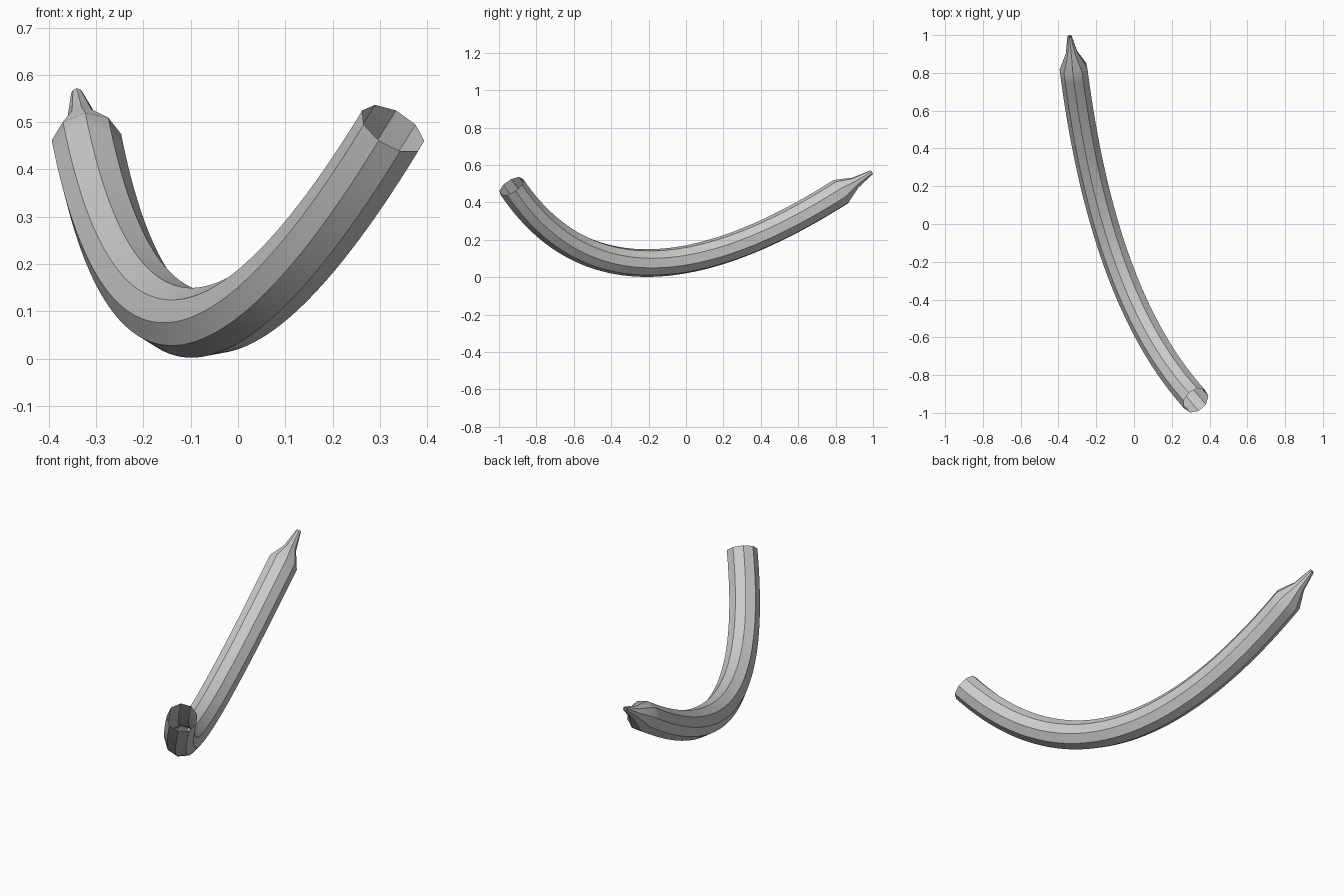
import bpy, bmesh, math
from mathutils import Vector

cube = bpy.data.objects.get("Cube")
if cube:
    bpy.data.objects.remove(cube)

SIDES, STEPS, RADIUS = 9, 48, 0.075

# Spine of the tube: one sweeping arc from the open mouth to the shoulder
mouth = Vector((0.327, -0.934, 0.486))
bend = Vector((-0.165, -0.39, -0.32))
shoulder = Vector((-0.32, 0.83, 0.457))
side = (bend - mouth).cross(shoulder - bend).normalized()


def spine(t):
    point = mouth * (1 - t) ** 2 + bend * 2 * t * (1 - t) + shoulder * t * t
    tangent = (bend - mouth).lerp(shoulder - bend, t).normalized()
    return point, tangent


def add_ring(bm, centre, tangent, radius):
    over = side.cross(tangent)
    if over.z < 0:
        over.negate()
    ring = []
    for i in range(SIDES):
        a = math.radians(119) + math.tau * i / SIDES
        ring.append(bm.verts.new(centre + (side * math.cos(a) + over * math.sin(a)) * radius))
    return ring


bm = bmesh.new()
rings = [add_ring(bm, *spine(i / STEPS), RADIUS) for i in range(STEPS + 1)]

# Tapered nozzle continuing straight past the shoulder
end, direction = spine(1)
for distance, radius in ((0.09, 0.032), (0.195, 0.012)):
    rings.append(add_ring(bm, end + direction * distance, direction, radius))

# Skin between neighbouring rings, both ends left open
for a, b in zip(rings, rings[1:]):
    for i in range(SIDES):
        j = (i + 1) % SIDES
        bm.faces.new((a[i], a[j], b[j], b[i]))
bmesh.ops.recalc_face_normals(bm, faces=bm.faces)

mesh = bpy.data.meshes.new("curved_tube")
bm.to_mesh(mesh)
bm.free()
tube = bpy.data.objects.new("curved_tube", mesh)
bpy.context.collection.objects.link(tube)

# Plain grey finish
grey = bpy.data.materials.new("light_grey")
grey.use_nodes = True
colour = (0.6, 0.6, 0.6, 1)
grey.diffuse_color = colour
grey.node_tree.nodes["Principled BSDF"].inputs["Base Color"].default_value = colour
mesh.materials.append(grey)

# Smooth along the length, crisp between the sides
bpy.ops.object.select_all(action='DESELECT')
tube.select_set(True)
bpy.context.view_layer.objects.active = tube
bpy.ops.object.shade_smooth_by_angle(angle=math.radians(30))
